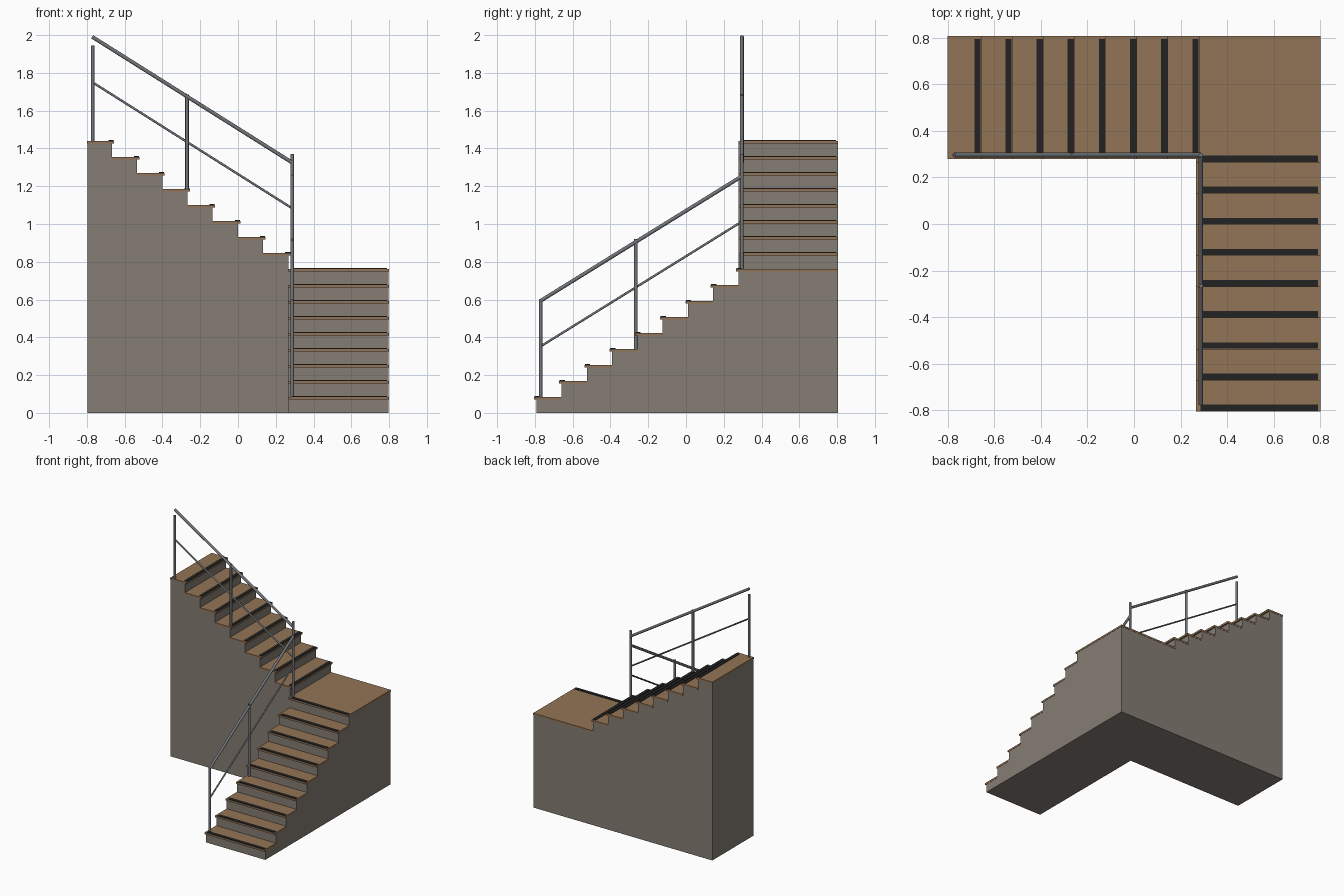
import bpy, bmesh, math
from mathutils import Vector

if "Cube" in bpy.data.objects:
    bpy.data.objects.remove(bpy.data.objects["Cube"])

RISE, RUN, T, NOSE = 1.44 / 17, 0.1336, 0.014, 0.013
OUT = 0.804           # outer edge of both flights
IX, IY = 0.267, 0.279 # inner edges of lower / upper flight


def material(name, col):
    m = bpy.data.materials.new(name)
    m.diffuse_color = (*col, 1)
    m.use_nodes = True
    m.node_tree.nodes["Principled BSDF"].inputs["Base Color"].default_value = m.diffuse_color
    return m


CONCRETE = material("warm grey concrete", (0.235, 0.205, 0.178))
WOOD = material("brown tread", (0.29, 0.175, 0.092))
BLACK = material("black grip", (0.016, 0.016, 0.017))
STEEL = material("grey steel", (0.17, 0.18, 0.195))


def finish(name, bm, mat):
    bmesh.ops.recalc_face_normals(bm, faces=bm.faces)
    me = bpy.data.meshes.new(name)
    bm.to_mesh(me)
    bm.free()
    me.materials.append(mat)
    ob = bpy.data.objects.new(name, me)
    bpy.context.collection.objects.link(ob)
    return ob


def box(name, lo, hi, mat):
    bm = bmesh.new()
    bmesh.ops.create_cube(bm, size=1)
    for v in bm.verts:
        v.co = [lo[i] + (hi[i] - lo[i]) * (v.co[i] + 0.5) for i in range(3)]
    return finish(name, bm, mat)


def extrude(name, pts, vec, mat):
    bm = bmesh.new()
    f = bm.faces.new([bm.verts.new(p) for p in pts])
    r = bmesh.ops.extrude_face_region(bm, geom=[f])
    bmesh.ops.translate(bm, vec=vec, verts=[g for g in r["geom"] if isinstance(g, bmesh.types.BMVert)])
    return finish(name, bm, mat)


def bar(name, a, b, r):
    a, b = Vector(a), Vector(b)
    d = b - a
    bm = bmesh.new()
    bmesh.ops.create_cone(bm, cap_ends=True, segments=16, radius1=r, radius2=r, depth=d.length)
    bmesh.ops.rotate(bm, verts=bm.verts, matrix=d.to_track_quat('Z', 'Y').to_matrix())
    bmesh.ops.translate(bm, verts=bm.verts, vec=(a + b) / 2)
    for f in bm.faces:
        f.smooth = len(f.verts) == 4
    return finish(name, bm, STEEL)


# Lower flight and landing: stepped solid along +y
y0 = -0.805
prof = [(0.8, 0)]
prof = [(OUT, 0), (y0 + NOSE, 0)]
for i in range(9):
    y, z = y0 + NOSE + i * RUN, (i + 1) * RISE - T
    if i:
        prof.append((y, i * RISE - T))
    prof.append((y, z))
prof.append((OUT, 9 * RISE - T))
extrude("lower_flight_body", [(IX, y, z) for y, z in prof], (0.798 - IX, 0, 0), CONCRETE)

# Upper flight: stepped solid along -x
x0 = 0.280
prof = [(-0.798, 0), (x0 - NOSE, 0)]
for i in range(8):
    x, z = x0 - NOSE - i * RUN, (i + 10) * RISE - T
    if i:
        prof.append((x, (i + 9) * RISE - T))
    prof.append((x, z))
prof.append((-0.798, 17 * RISE - T))
extrude("upper_flight_body", [(x, IY, z) for x, z in prof], (0, OUT - IY, 0), CONCRETE)

# Lower treads, landing slab and grip strips
for i in range(9):
    y, z = y0 + i * RUN, (i + 1) * RISE
    end = y + RUN + NOSE if i < 8 else OUT + 0.002
    box("landing" if i == 8 else "lower_tread", (IX - 0.001, y, z - T), (0.8, end, z), WOOD)
    box("lower_grip", (0.285, y + 0.003, z - 0.003), (0.789, y + 0.03, z + 0.004), BLACK)

# Upper treads and grip strips
for i in range(8):
    x, z = x0 - i * RUN, (i + 10) * RISE
    end = x - RUN - NOSE if i < 7 else -0.8
    box("upper_tread", (end, IY - 0.001, z - T), (x, OUT + 0.002, z), WOOD)
    box("upper_grip", (x - 0.03, 0.295, z - 0.003), (x - 0.003, 0.793, z + 0.004), BLACK)

# Railing posts
RX, RY = 0.287, 0.296
R = 0.0095
bar("lower_end_post", (RX, -0.77, RISE), (RX, -0.77, 0.60), R)
bar("lower_middle_post", (RX, -0.265, 4 * RISE), (RX, -0.265, 0.92), R)
bar("corner_post", (RX, RY, 9 * RISE), (RX, RY, 1.37), R)
bar("upper_middle_post", (-0.27, RY, 14 * RISE), (-0.27, RY, 1.685), R)
bar("upper_end_post", (-0.77, RY, 17 * RISE), (-0.77, RY, 1.945), R)

# Handrails and thin middle rails
bar("lower_handrail", (RX, -0.772, 0.592), (RX, RY, 1.253), 0.010)
bar("lower_middle_rail", (RX, -0.77, 0.352), (RX, RY, 1.013), 0.006)
bar("upper_handrail", (-0.772, RY, 1.991), (RX, RY, 1.325), 0.010)
bar("upper_middle_rail", (-0.77, RY, 1.75), (RX, RY, 1.083), 0.006)
